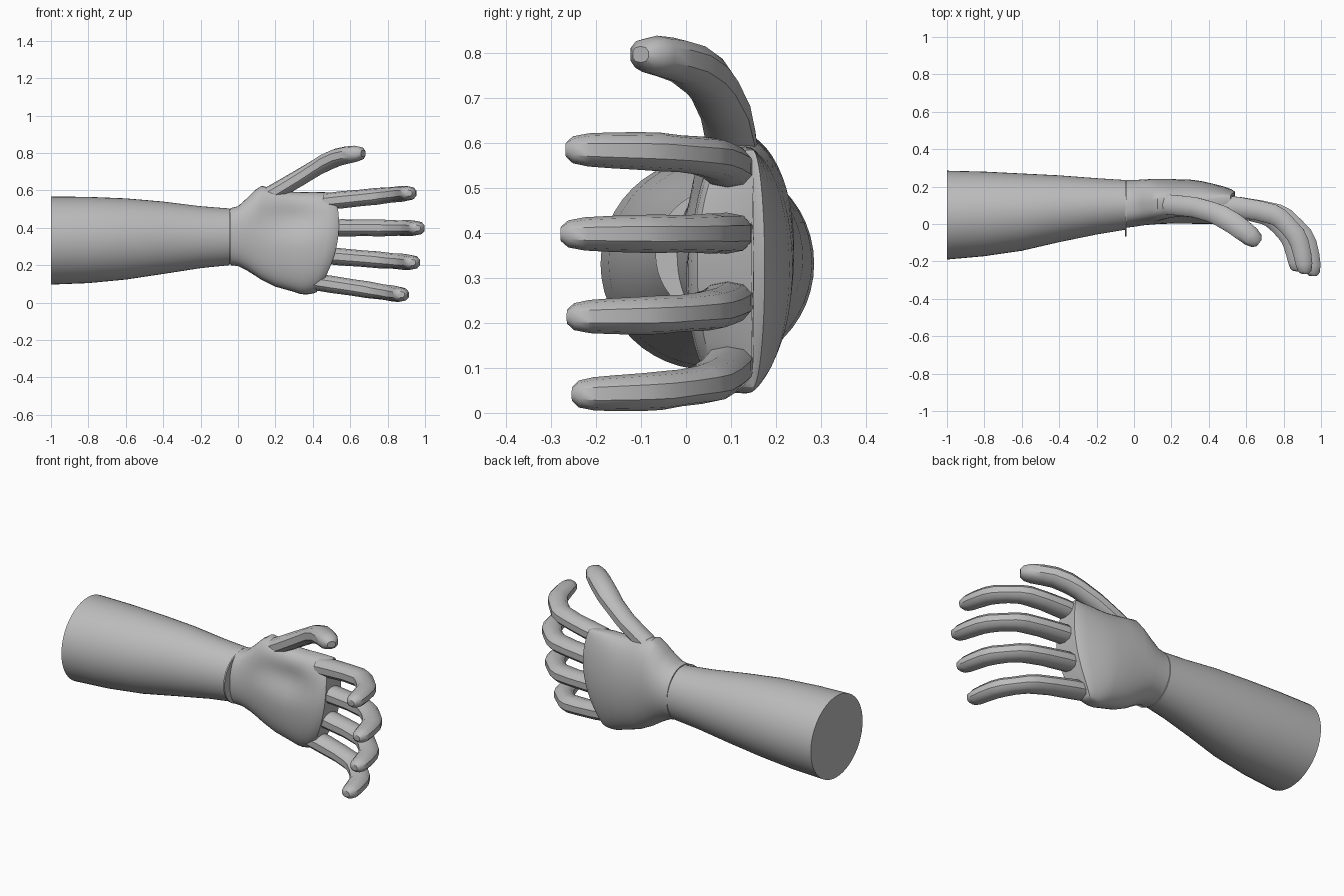
import bpy
from math import sin, cos, pi, exp
from mathutils import Vector

if "Cube" in bpy.data.objects:
    bpy.data.objects.remove(bpy.data.objects["Cube"])

GREY = (0.5, 0.5, 0.5, 1)
skin = bpy.data.materials.new("plain grey")
skin.use_nodes = True
skin.diffuse_color = GREY
skin.node_tree.nodes["Principled BSDF"].inputs["Base Color"].default_value = GREY


def spow(v, p):
    return abs(v) ** p * (1 if v >= 0 else -1)


def loft(name, rings, angle):
    """Skin equal-length rings of points and close both ends."""
    n = len(rings[0])
    faces = [(k * n + i, k * n + (i + 1) % n, (k + 1) * n + (i + 1) % n, (k + 1) * n + i)
             for k in range(len(rings) - 1) for i in range(n)]
    last = (len(rings) - 1) * n
    faces += [tuple(reversed(range(n))), tuple(range(last, last + n))]
    mesh = bpy.data.meshes.new(name)
    mesh.from_pydata([p for ring in rings for p in ring], [], faces)
    mesh.materials.append(skin)
    obj = bpy.data.objects.new(name, mesh)
    bpy.context.collection.objects.link(obj)
    bpy.ops.object.select_all(action='DESELECT')
    obj.select_set(True)
    bpy.context.view_layer.objects.active = obj
    bpy.ops.object.mode_set(mode='EDIT')
    bpy.ops.mesh.select_all(action='SELECT')
    bpy.ops.mesh.normals_make_consistent(inside=False)
    bpy.ops.object.mode_set(mode='OBJECT')
    bpy.ops.object.shade_smooth_by_angle(angle=angle)


def section(x, z0, z1, yc, front, back, power=1.0, n=48):
    """Closed outline across the arm; front and back bulge separately."""
    ring = []
    for i in range(n):
        a = 2 * pi * i / n
        s = sin(a)
        z = (z0 + z1) / 2 + (z1 - z0) / 2 * cos(a)
        if s > 0:
            y = yc + (back - yc) * s
        else:
            y = yc - (yc - front) * abs(s) ** power
        ring.append(Vector((x, y, z)))
    return ring


# Forearm: x, bottom, top, front, back
arm = [(-1, .096, .567, -.19, .285), (-.8, .104, .565, -.172, .28),
       (-.6, .123, .557, -.143, .27), (-.4, .153, .54, -.097, .26),
       (-.2, .184, .515, -.056, .245), (-.045, .20, .503, -.03, .235)]
loft("forearm", [section(x, z0, z1, (f + b) / 2, f, b) for x, z0, z1, f, b in arm], 0.6)

# Thin wrist plate
loft("wrist_plate", [section(x, .205, .5, .085, -.068, .232) for x in (-.047, -.039)], 0.5)

# Palm: x, bottom, top, rim depth, front, back
palm = [(-.041, .20, .505, .10, -.02, .235), (0, .195, .515, .105, -.015, .235),
        (.05, .17, .56, .11, -.008, .238), (.09, .145, .60, .113, -.005, .24),
        (.125, .122, .624, .115, -.003, .24), (.2, .085, .608, .12, 0, .24),
        (.3, .057, .592, .125, 0, .237), (.36, .047, .591, .128, 0, .23),
        (.42, .043, .592, .133, 0, .217), (.48, .045, .59, .14, .004, .202),
        (.52, .05, .588, .145, .012, .188), (.54, .056, .585, .148, .025, .175),
        (.54, .056, .585, .148, .146, .15)]
rings = []
for x, z0, z1, yc, f, b in palm:
    ring = section(x, z0, z1, yc, f, b, 0.65)
    for p in ring:
        # Hollow of the palm
        if p.y < yc:
            p.y += .04 * exp(-((x - .28) / .14) ** 2 - ((p.z - .45) / .08) ** 2)
        # Rounded knuckle line
        if x > .3:
            p.x -= .9 * (p.z - .42) ** 2 * (x - .3) / .24
    rings.append(ring)
loft("palm", rings, 0.7)


def tube(name, path, radii, depth, n=10):
    """Tapering digit along a path, deeper than it is wide."""
    pts = [Vector(p) for p in path]
    out = []
    for k, p in enumerate(pts):
        t = (pts[min(k + 1, len(pts) - 1)] - pts[max(k - 1, 0)]).normalized()
        up = Vector((0, 0, 1))
        side = (up - t * up.dot(t)).normalized()
        flat = t.cross(side)
        out.append([p + radii[k] * (side * spow(cos(2 * pi * i / n), .8)
                                    + flat * spow(sin(2 * pi * i / n), .85) * depth)
                    for i in range(n)])
    loft(name, out, 0.7)


# Fingers share one curl; each has its own reach and spread
CURL = [(.46, .098), (.56, .09), (.68, .073), (.77, .052), (.81, .033), (.86, -.012),
        (.905, -.062), (.927, -.105), (.944, -.17), (.954, -.225), (.957, -.262), (.956, -.278)]
THICK = [.044, .046, .044, .045, .043, .041, .043, .042, .040, .037, .030, .016]
for name, base, reach, z0, z1, drop in (
        ("index_finger", .46, .91, .54, .585, .96), ("middle_finger", .46, 1, .40, .398, 1),
        ("ring_finger", .45, .97, .252, .214, .95), ("little_finger", .4, .95, .112, .042, .91)):
    path = []
    for x, y in CURL:
        u = (x - .46) / .497
        path.append((base + (x - .46) * reach, y if y > 0 else y * drop, z0 + (z1 - z0) * u))
    tube(name, path, THICK, 1.25)

# Thumb
tube("thumb",
     [(.16, .105, .57), (.23, .1, .61), (.33, .088, .668), (.42, .062, .722), (.47, .04, .75),
      (.53, .005, .776), (.58, -.032, .788), (.625, -.067, .795), (.655, -.09, .797),
      (.67, -.101, .797)],
     [.045, .045, .045, .045, .048, .048, .047, .044, .035, .018], 1.25)
